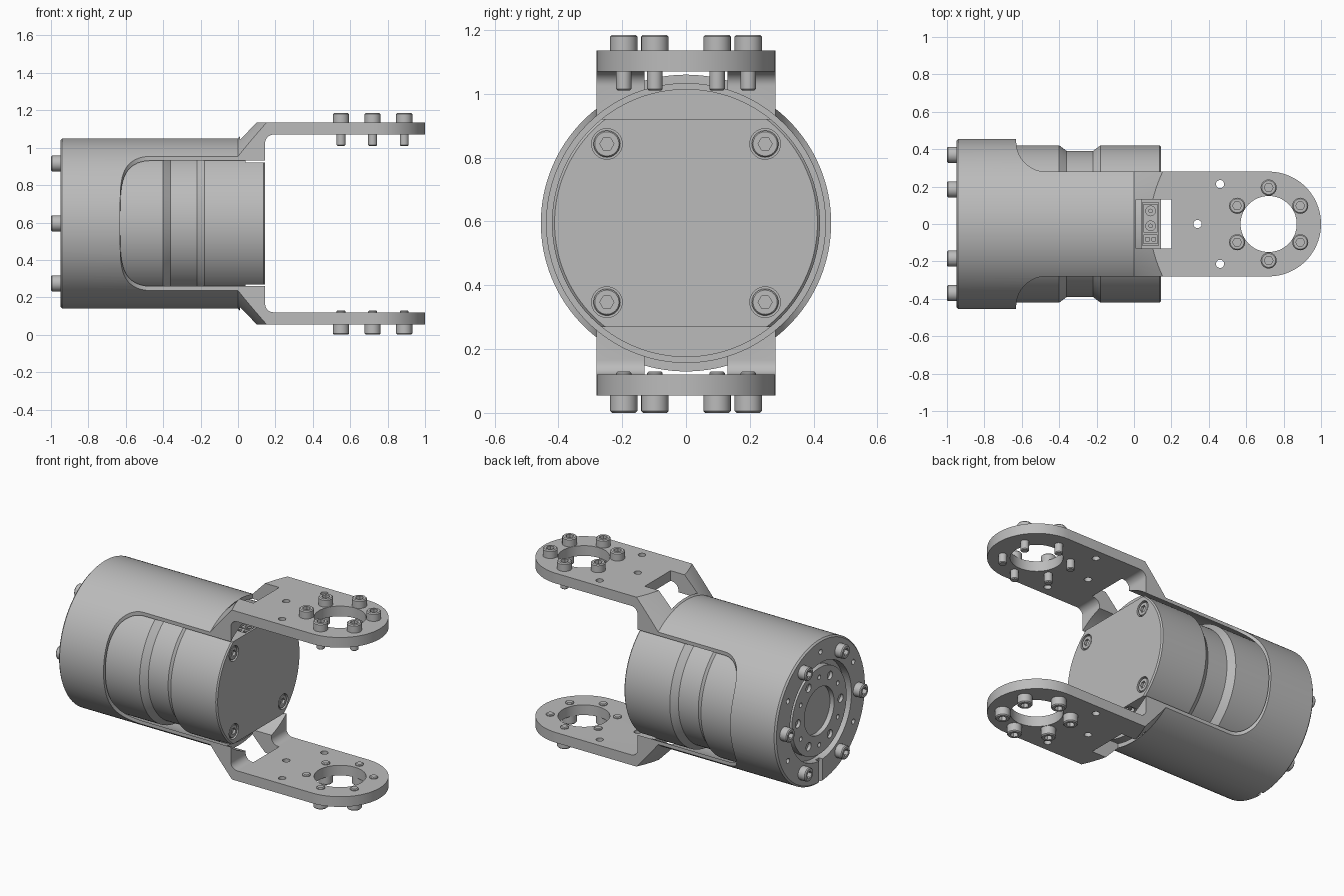
import bpy, bmesh
from math import sin, cos, pi, radians
from mathutils import Vector, Matrix

if "Cube" in bpy.data.objects:
    bpy.data.objects.remove(bpy.data.objects["Cube"], do_unlink=True)

AXIS = 0.595          # height of the barrel axis
X, Z = Vector((1, 0, 0)), Vector((0, 0, 1))

grey = bpy.data.materials.new("machined grey")
grey.use_nodes = True
grey.diffuse_color = (0.5, 0.5, 0.5, 1)
grey.node_tree.nodes["Principled BSDF"].inputs["Base Color"].default_value = (0.5, 0.5, 0.5, 1)
parts = []


def finish(name, bm):
    bmesh.ops.recalc_face_normals(bm, faces=bm.faces)
    me = bpy.data.meshes.new(name)
    bm.to_mesh(me)
    bm.free()
    me.materials.append(grey)
    ob = bpy.data.objects.new(name, me)
    bpy.context.collection.objects.link(ob)
    parts.append(ob)
    return ob


def lathe(name, profile, origin=(0, 0, 0), axis=Z, n=96):
    """Turn (height, radius[, 'hex']) points about an axis; positions are relative to the barrel axis."""
    bm = bmesh.new()
    mat = Matrix.Translation(Vector(origin) + Z * AXIS) @ axis.to_track_quat('Z', 'Y').to_matrix().to_4x4()
    rings = []
    for p in profile:
        if p[1] == 0:
            rings.append([bm.verts.new(mat @ Vector((0, 0, p[0])))])
            continue
        ring = []
        for i in range(n):
            a = 2 * pi * i / n
            r = p[1]
            if len(p) == 3:
                r *= cos(pi / 6) / cos(a % (pi / 3) - pi / 6)
            ring.append(bm.verts.new(mat @ Vector((r * cos(a), r * sin(a), p[0]))))
        rings.append(ring)
    for a, b in zip(rings, rings[1:]):
        for i in range(n):
            j = (i + 1) % n
            quad = [a[i % len(a)], a[j % len(a)], b[j % len(b)], b[i % len(b)]]
            bm.faces.new(list(dict.fromkeys(quad)))
    return finish(name, bm)


def rod(name, origin, axis, r, length, n=24):
    return lathe(name, [(0, 0), (0, r), (length, r), (length, 0)], origin, axis, n)


def prism(name, pts, place, depth):
    """Extrude a flat outline both ways; place maps (u, v, w) to a position."""
    bm = bmesh.new()
    ends = [[bm.verts.new(Vector(place(u, v, w)) + Z * AXIS) for u, v in pts] for w in (-depth, depth)]
    bm.faces.new(ends[0])
    bm.faces.new(ends[1])
    for i in range(len(pts)):
        j = (i + 1) % len(pts)
        bm.faces.new([ends[0][i], ends[0][j], ends[1][j], ends[1][i]])
    return finish(name, bm)


def box(name, x, y, z):
    pts = [(x[0], y[0]), (x[1], y[0]), (x[1], y[1]), (x[0], y[1])]
    mid, half = (z[0] + z[1]) / 2, (z[1] - z[0]) / 2
    return prism(name, pts, lambda u, v, w: (u, v, mid + w), half)


def arc(cx, cy, r, a0, a1, n):
    return [(cx + r * cos(radians(a0 + (a1 - a0) * i / n)),
             cy + r * sin(radians(a0 + (a1 - a0) * i / n))) for i in range(n + 1)]


def boolean(ob, tools, mode='DIFFERENCE'):
    for t in tools:
        m = ob.modifiers.new("cut", 'BOOLEAN')
        m.object, m.operation, m.solver = t, mode, 'EXACT'
        me = bpy.data.meshes.new_from_object(ob.evaluated_get(bpy.context.evaluated_depsgraph_get()))
        ob.modifiers.clear()
        ob.data = me
        parts.remove(t)
        bpy.data.objects.remove(t, do_unlink=True)


def polar(r, count, start=0):
    return [(r * cos(radians(start) + 2 * pi * i / count),
             r * sin(radians(start) + 2 * pi * i / count)) for i in range(count)]


def bolt(name, origin, axis, head, shank):
    """Socket-head bolt seated at origin, head along axis."""
    lathe(name, [(-shank, 0), (-shank, .019), (-shank + .005, .024), (0, .024), (0, .043),
                 (head - .006, .043), (head, .037), (head, .024, 'hex'),
                 (head - .03, .024, 'hex'), (head - .03, 0)], origin, axis, 24)


# Housing: barrel flaring into a cone, trimmed to the fork outline
housing = lathe("fork_housing", [(-.95, 0), (-.95, .445), (-.94, .455), (0, .455), (.3, .755),
                                 (1.1, .755), (1.1, 0)], axis=X, n=128)
half = [(-1, .5), (-.63, .5)] + arc(-.47, .44, .16, 180, 270, 14) + arc(.72, 0, .28, 90, 0, 24)
outline = half + [(x, -y) for x, y in reversed(half[:-1])]
boolean(housing, [prism("outline", outline, lambda u, v, w: (u, v, w), .54)], 'INTERSECT')

# Housing: bore, fork gap, cable windows, end opening and drilled holes
gap = arc(.19, .43, .045, 180, 90, 8) + [(1.2, .475)]
gap += [(x, -z) for x, z in reversed(gap)]
cuts = [rod("bore", (-.9, 0, 0), X, .437, 1.05, 128),
        prism("gap", gap, lambda u, v, w: (u, w, v), .6),
        box("window", (.01, .2), (-.13, .13), (-.8, .8)),
        rod("ring_hole", (.72, 0, -.8), Z, .15, 1.6, 64),
        rod("end_opening", (-1, 0, 0), X, .31, .2, 96),
        box("end_slot", (-1, -.925), (-.018, .018), (-.5, -.29))]
cuts += [rod("pin_hole", (x, y, -.8), Z, .022, 1.6) for x, y in ((.46, .213), (.46, -.213), (.34, 0))]
cuts += [rod("end_hole", (-1, y, z), X, .016, .08, 16) for y, z in polar(.38, 6, 30)]
boolean(housing, cuts)

# Motor body with a waist groove, end flats and screw pockets
motor = lathe("motor_body", [(-.9, 0), (-.9, .42), (-.4, .42), (-.36, .39), (-.22, .39), (-.18, .42),
                             (.137, .42), (.145, .412), (.145, 0)], axis=X, n=128)
corners = [(y, z) for y in (-.248, .248) for z in (-.248, .248)]
cuts = [rod("pocket", (.125, y, z), X, .048, .1, 32) for y, z in corners]
for s in (-1, 1):
    cuts.append(box("flat", (.04, .3), (-.6, .6), sorted((s * .326, s * .6))))
    cuts.append(box("socket", (.046, .132), (-.115, .115), sorted((s * .27, s * .4))))
boolean(motor, cuts)
for y, z in corners:
    lathe("cover_screw", [(.12, 0), (.12, .042), (.137, .042), (.142, .038), (.142, .022, 'hex'),
                          (.127, .022, 'hex'), (.127, 0)], (0, y, z), X, 24)

# Cable connectors sunk in both flats
for s in (-1, 1):
    plug = box("cable_connector", (.052, .126), (-.045, .108), sorted((s * .265, s * .315)))
    boolean(plug, [rod("plug_hole", (.089, y, s * .29), Z * s, .026, .1) for y in (-.01, .07)])
    for y in (-.01, .07):
        rod("connector_pin", (.089, y, s * .28), Z * s, .012, .03, 12)
    small = box("signal_connector", (.052, .126), (-.108, -.055), sorted((s * .265, s * .315)))
    boolean(small, [box("pin_slot", (x - .01, x + .01), (-.09, -.073), sorted((s * .29, s * .4)))
                    for x in (.072, .106)])

# Output hub set in the closed end
hub = lathe("output_hub", [(-.91, 0), (-.91, .15), (-.94, .15), (-.94, .275), (-.88, .275), (-.88, 0)], axis=X)
boolean(hub, [rod("hub_hole", (-1, y, z), X, r, .08, 20)
              for r, start in ((.026, 0), (.014, 30)) for y, z in polar(.215, 6, start)])

# Bolts on the closed end and on both fork plates
for y, z in polar(.37, 6):
    bolt("end_bolt", (-.95, y, z), -X, .05, .03)
for x, y in polar(.195, 6, 30):
    bolt("upper_fork_bolt", (.72 + x, y, .54), Z, .05, .125)
    bolt("lower_fork_bolt", (.72 + x, y, -.54), -Z, .055, .075)

# Smooth the turned surfaces, keep machined edges sharp
for ob in bpy.context.view_layer.objects:
    ob.select_set(ob in parts)
bpy.context.view_layer.objects.active = housing
bpy.ops.object.shade_smooth_by_angle(angle=radians(30))
